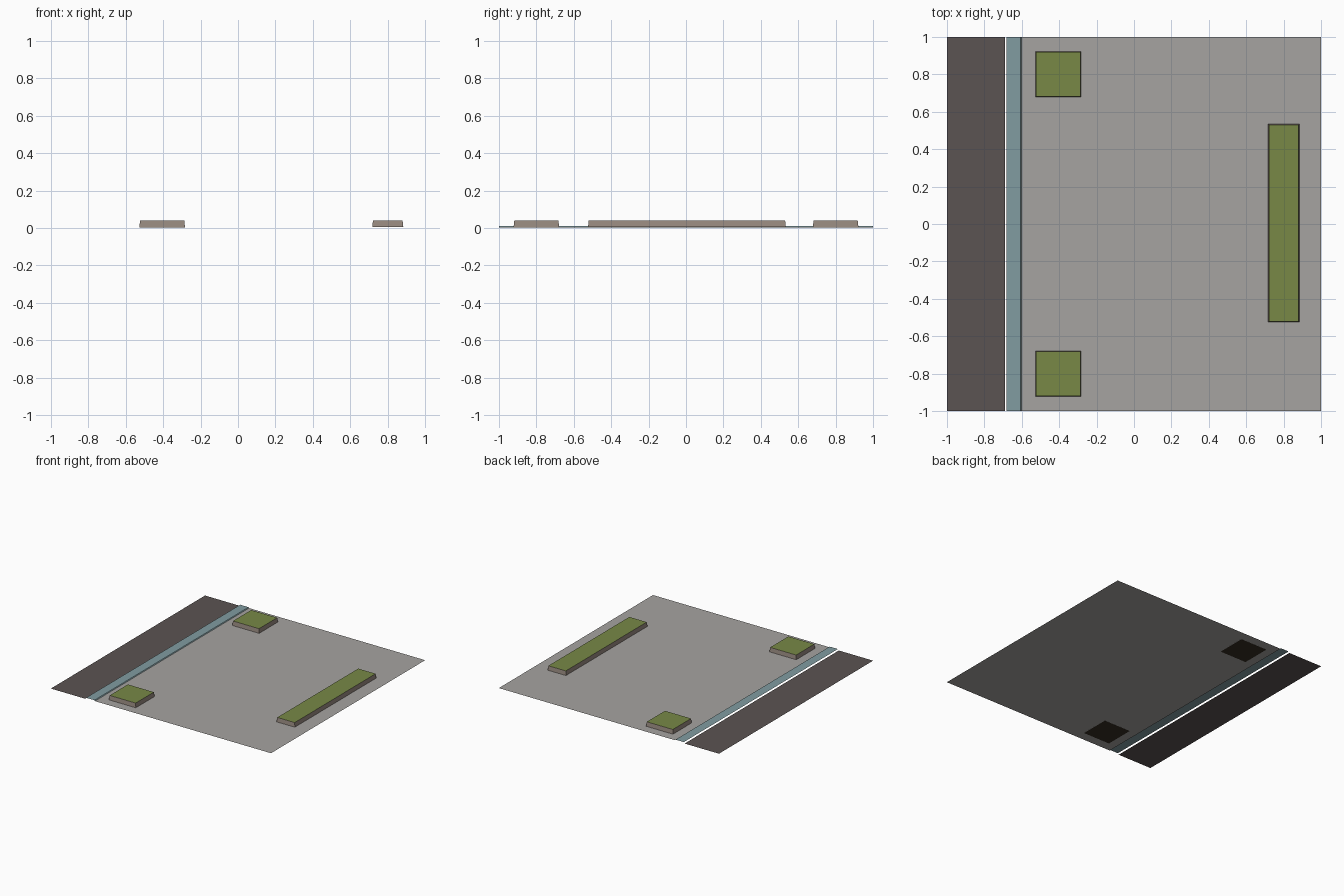
import bpy, bmesh

if "Cube" in bpy.data.objects:
    bpy.data.objects.remove(bpy.data.objects["Cube"])


def lin(c):
    c /= 255
    return c / 12.92 if c <= 0.04045 else ((c + 0.055) / 1.055) ** 2.4


def material(name, r, g, b):
    m = bpy.data.materials.new(name)
    m.diffuse_color = (lin(r), lin(g), lin(b), 1)
    m.use_nodes = True
    m.node_tree.nodes["Principled BSDF"].inputs["Base Color"].default_value = m.diffuse_color
    return m


ASPHALT = material("dark asphalt", 91, 83, 82)
KERB = material("blue grey kerb", 129, 156, 161)
PAVING = material("grey paving", 166, 164, 161)
WALL = material("taupe wall", 152, 138, 128)
GRASS = material("grass green", 120, 137, 70)
SOIL = material("dark soil", 52, 44, 34)


def finish(name, bm, mats):
    me = bpy.data.meshes.new(name)
    bm.to_mesh(me)
    bm.free()
    for m in mats:
        me.materials.append(m)
    ob = bpy.data.objects.new(name, me)
    bpy.context.collection.objects.link(ob)
    return ob


def strip(name, profile, mat):
    """Sweep an x,z profile along the full depth in y."""
    bm = bmesh.new()
    rows = [[bm.verts.new((x, y, z)) for x, z in profile] for y in (-1, 1)]
    for i in range(len(profile) - 1):
        bm.faces.new((rows[0][i], rows[0][i + 1], rows[1][i + 1], rows[1][i]))
    finish(name, bm, [mat])


def planter(name, x0, x1, y0, y1, z0, taper=0.004, top=0.04):
    """Low, slightly tapered box with grass on top and soil beneath."""
    bm = bmesh.new()
    low = [bm.verts.new((x, y, z0)) for x, y in ((x0, y0), (x1, y0), (x1, y1), (x0, y1))]
    t = taper
    high = [bm.verts.new((x, y, top)) for x, y in
            ((x0 + t, y0 + t), (x1 - t, y0 + t), (x1 - t, y1 - t), (x0 + t, y1 - t))]
    for i in range(4):
        j = (i + 1) % 4
        bm.faces.new((low[i], low[j], high[j], high[i]))
    bm.faces.new(high).material_index = 1
    bm.faces.new(low[::-1]).material_index = 2
    finish(name, bm, [WALL, GRASS, SOIL])


# Ground strips: road, raised kerb with its riser, and pavement
strip("road", [(-1, 0), (-0.688, 0)], ASPHALT)
strip("kerb", [(-0.68, 0.01), (-0.605, 0.01), (-0.6, 0.004)], KERB)
strip("pavement", [(-0.6, 0.004), (1, 0.004)], PAVING)

# Two square planters mirrored in y, and one long planter
for side, y in (("front", -0.80), ("back", 0.80)):
    planter(side + "_square_planter", -0.527, -0.283, y - 0.122, y + 0.122, 0.0035)
planter("long_planter", 0.717, 0.883, -0.524, 0.534, 0.0045)
